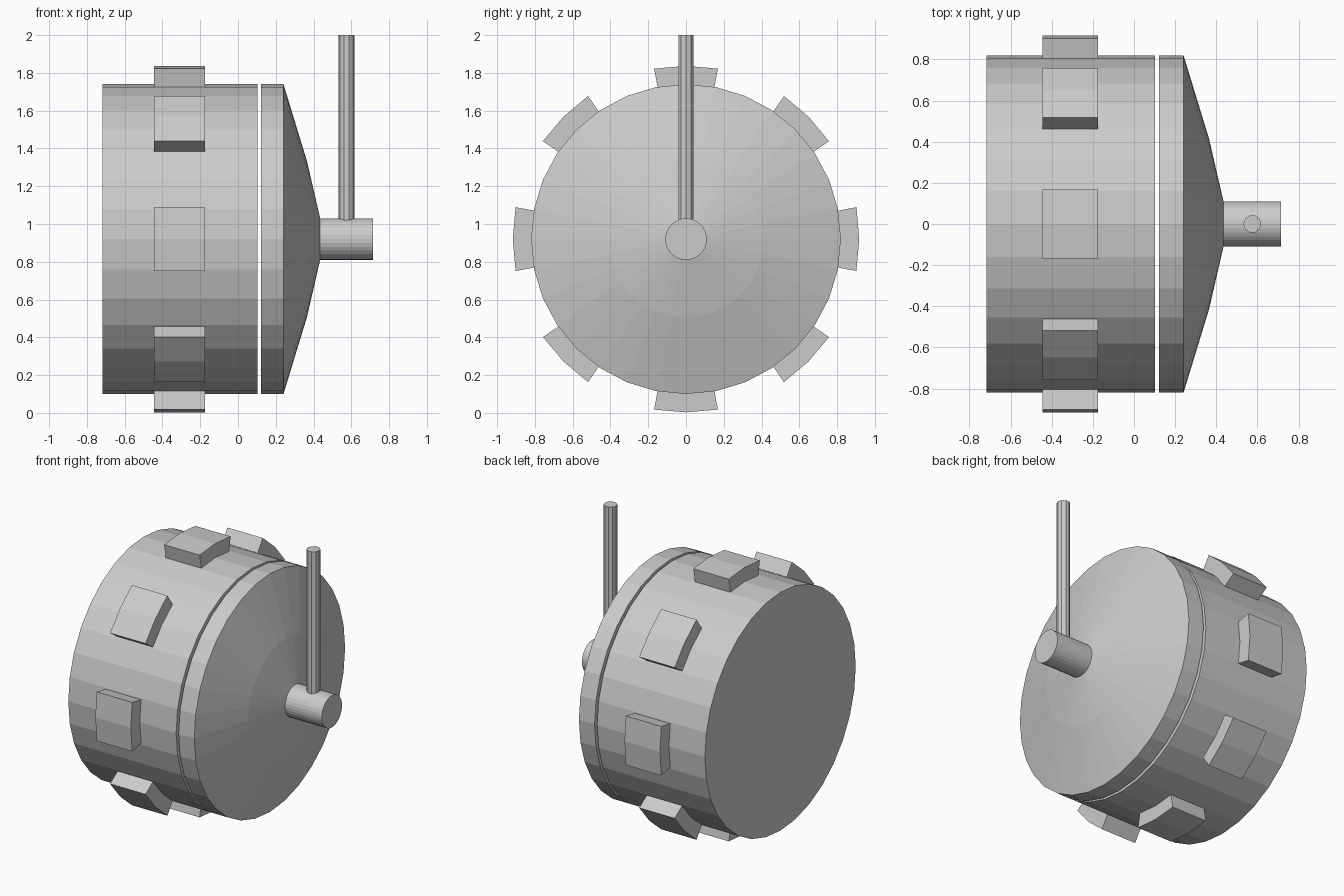
import bpy, bmesh, math

if "Cube" in bpy.data.objects:
    bpy.data.objects.remove(bpy.data.objects["Cube"])

CZ = 0.92      # height of the drum axis
SIDES = 32


def finish(name, bm):
    bmesh.ops.recalc_face_normals(bm, faces=bm.faces)
    mesh = bpy.data.meshes.new(name)
    bm.to_mesh(mesh)
    bm.free()
    ob = bpy.data.objects.new(name, mesh)
    bpy.context.collection.objects.link(ob)
    return ob


def loft(bm, loops):
    """Skin closed loops of points and cap both ends."""
    rings = [[bm.verts.new(p) for p in loop] for loop in loops]
    n = len(rings[0])
    for a, b in zip(rings, rings[1:]):
        for i in range(n):
            j = (i + 1) % n
            bm.faces.new((a[i], a[j], b[j], b[i]))
    bm.faces.new(rings[0])
    bm.faces.new(rings[-1])


def polar(x, r, a):
    return (x, r * math.sin(a), CZ + r * math.cos(a))


def turned(name, profile):
    """Revolve (x, radius) points around the drum axis."""
    bm = bmesh.new()
    loft(bm, [[polar(x, r, math.tau * i / SIDES) for i in range(SIDES)]
              for x, r in profile])
    return finish(name, bm)


# drum body, separate front cover and stub shaft
turned("drum", [(-0.718, 0.82), (0.103, 0.82)])
turned("front_cover", [(0.122, 0.82), (0.241, 0.82), (0.365, 0.413), (0.435, 0.11)])
turned("shaft", [(0.42, 0.11), (0.715, 0.11)])

# raised blocks around the rim
half = math.radians(10.6)
for k in range(8):
    c = math.tau * k / 8
    section = [(0.79, -half), (0.918, -half), (0.917, 0), (0.918, half), (0.79, half)]
    bm = bmesh.new()
    loft(bm, [[polar(x, r, c + a) for r, a in section] for x in (-0.444, -0.174)])
    finish(f"rim_block_{k + 1}", bm)

# upright rod standing on the shaft
bm = bmesh.new()
loft(bm, [[(0.575 + 0.043 * math.cos(math.tau * i / 10),
            0.043 * math.sin(math.tau * i / 10), z) for i in range(10)]
          for z in (1.0, 2.0)])
finish("upright_rod", bm)
